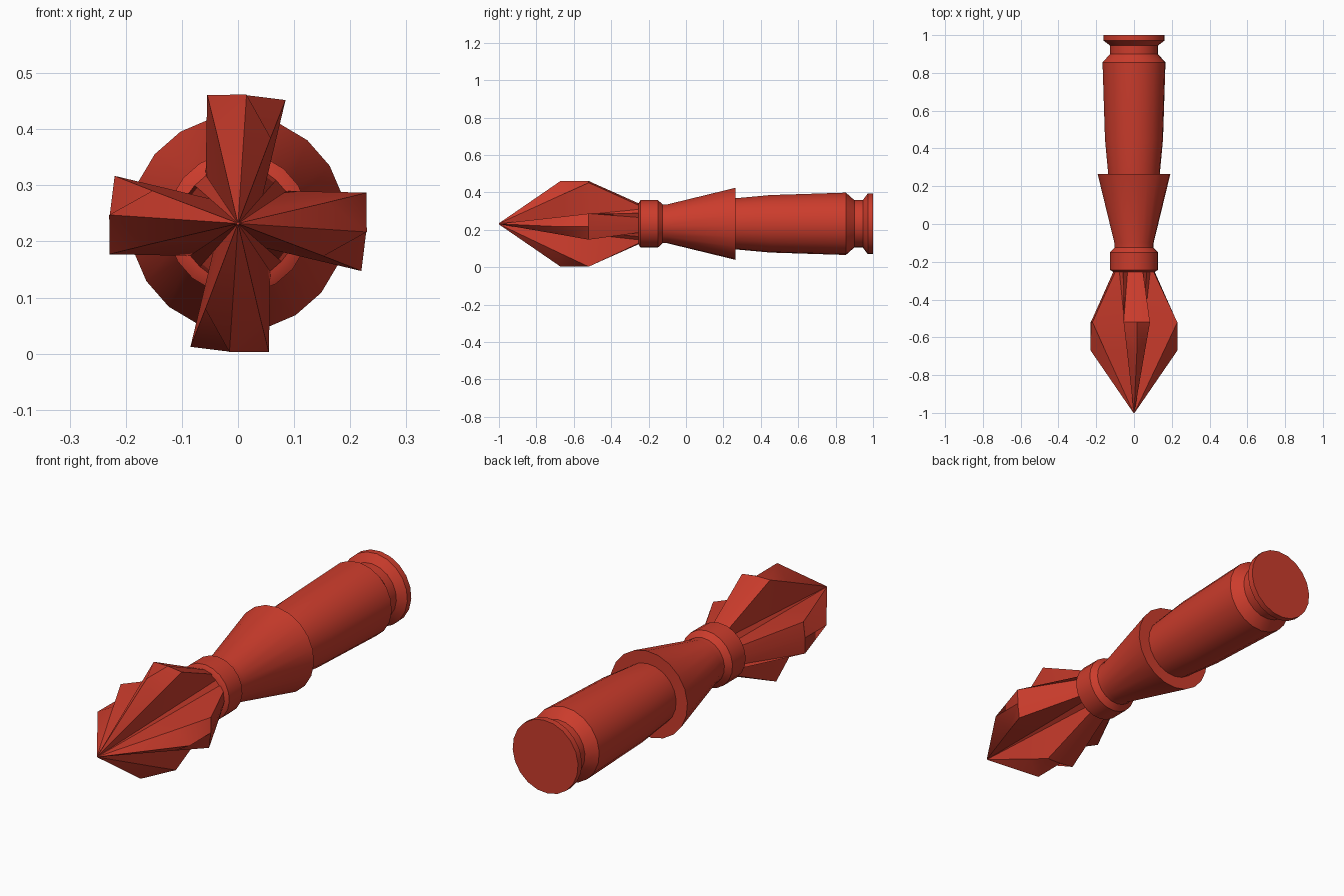
import bpy, bmesh
from math import sin, cos, pi, radians

if "Cube" in bpy.data.objects:
    bpy.data.objects.remove(bpy.data.objects["Cube"])

AXIS_Z = 0.232          # height of the tool's long axis
ROLL = radians(-3.8)    # slight roll of the whole tool around its axis

mat = bpy.data.materials.new("red")
mat.diffuse_color = (0.6, 0.045, 0.025, 1)
mat.use_nodes = True
mat.node_tree.nodes["Principled BSDF"].inputs["Base Color"].default_value = mat.diffuse_color


def skin_rings(name, rings, angle):
    """Join equal-length rings of (x, y, z) points into a closed body."""
    bm = bmesh.new()
    loops = [[bm.verts.new(p) for p in ring] for ring in rings]
    n = len(loops[0])
    for a, b in zip(loops, loops[1:]):
        for i in range(n):
            j = (i + 1) % n
            bm.faces.new((a[i], a[j], b[j], b[i]))
    bm.faces.new(loops[0])
    bm.faces.new(loops[-1])
    bmesh.ops.recalc_face_normals(bm, faces=bm.faces)
    me = bpy.data.meshes.new(name)
    bm.to_mesh(me)
    bm.free()
    ob = bpy.data.objects.new(name, me)
    bpy.context.collection.objects.link(ob)
    me.materials.append(mat)
    bpy.ops.object.select_all(action='DESELECT')
    bpy.context.view_layer.objects.active = ob
    ob.select_set(True)
    bpy.ops.object.shade_smooth_by_angle(angle=radians(angle))
    return ob


def place(u, v, y, turn):
    """Turn a cross-section point around the long axis and set it at y."""
    a = turn + ROLL
    return (u * cos(a) - v * sin(a), y, AXIS_Z + u * sin(a) + v * cos(a))


def lathe(name, profile, sides=20):
    rings = [[place(r, 0, y, 2 * pi * i / sides) for i in range(sides)]
             for y, r in profile]
    return skin_rings(name, rings, 40)


# collar between bit and ferrule
lathe("collar", [(-0.255, 0.108), (-0.243, 0.127), (-0.15, 0.127), (-0.125, 0.104)])

# flared ferrule
lathe("ferrule", [(-0.14, 0.104), (-0.10, 0.104), (0.265, 0.193)])

# grip with a groove and an end flange
lathe("grip", [(0.255, 0.136), (0.45, 0.154), (0.855, 0.167), (0.90, 0.127),
               (0.945, 0.127), (0.972, 0.163), (1.0, 0.163)])

# four-bladed bit: y, ridge radius, corner half width, corner height, valley radius
stations = [
    (-1.00, 0.003, 0.001, 0.002, 0.002),
    (-0.67, 0.230, 0.048, 0.156, 0.046),
    (-0.52, 0.229, 0.070, 0.225, 0.067),
    (-0.245, 0.106, 0.040, 0.098, 0.104),
]
rings = []
for y, ridge, half, height, valley in stations:
    vu, vv = valley * sin(radians(37.5)), valley * cos(radians(37.5))
    blade = [(vu, vv), (half, height), (0, ridge), (-half, height), (-vu, vv)]
    rings.append([place(u, v, y, k * pi / 2) for k in range(4) for u, v in blade])
skin_rings("cross_bit", rings, 30)
